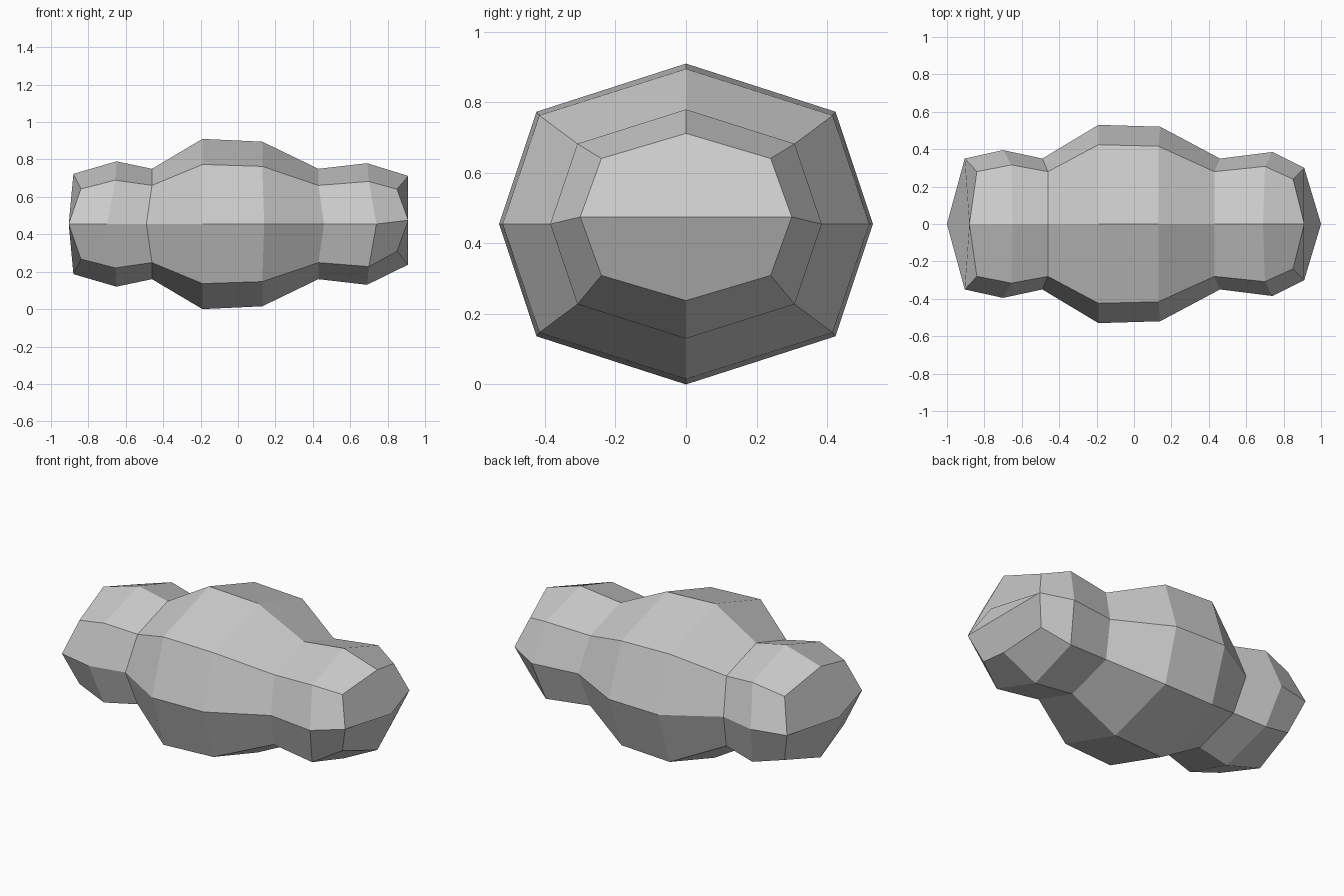
import bpy
import bmesh

default_cube = bpy.data.objects.get("Cube")
if default_cube:
    bpy.data.objects.remove(default_cube, do_unlink=True)

# Plain grey surface
grey = bpy.data.materials.new("plain_grey")
grey.use_nodes = True
colour = (0.6, 0.6, 0.6, 1)
grey.diffuse_color = colour
grey.node_tree.nodes["Principled BSDF"].inputs["Base Color"].default_value = colour

MIDDLE = 0.455

# Cross-sections: x of crown, x of shoulder, x of side, half depth, half height
sections = [
    (-.88, -.84, -.905, .35, .268),
    (-.65, -.655, -.70, .395, .335),
    (-.46, -.46, -.49, .35, .295),
    (-.19, -.19, -.19, .53, .455),
    (.13, .13, .14, .52, .44),
    (.43, .43, .46, .35, .295),
    (.69, .70, .74, .385, .325),
    (.91, .85, .91, .30, .237),
]


def add_ring(bm, section, centre):
    """Eight-sided ring, starting at one side and running over the crown."""
    crown, shoulder, side, depth, height = section
    sy, sz = depth * .8, height * .7
    points = [
        (side, -depth, 0), (shoulder, -sy, sz), (crown, 0, height), (shoulder, sy, sz),
        (side, depth, 0), (shoulder, sy, -sz), (crown, 0, -height), (shoulder, -sy, -sz),
    ]
    return [bm.verts.new((x, y, centre + z)) for x, y, z in points]


def add_cap(bm, ring, x, centre):
    """Pointed end made of one upper and one lower facet."""
    tip = bm.verts.new((x, 0, centre))
    bm.faces.new([tip] + ring[:5])
    bm.faces.new([tip] + ring[4:] + ring[:1])


bm = bmesh.new()
last = len(sections) - 1
rings = [add_ring(bm, s, MIDDLE + (.02 if i == last else 0))
         for i, s in enumerate(sections)]

# Faceted bands along the body
for a, b in zip(rings, rings[1:]):
    for i in range(len(a)):
        j = (i + 1) % len(a)
        bm.faces.new((a[i], a[j], b[j], b[i]))

# Ends
add_cap(bm, rings[0], -1, MIDDLE)
add_cap(bm, rings[-1], 1, MIDDLE + .02)
bmesh.ops.recalc_face_normals(bm, faces=bm.faces)

mesh = bpy.data.meshes.new("lobed_body")
bm.to_mesh(mesh)
bm.free()
mesh.materials.append(grey)
body = bpy.data.objects.new("lobed_body", mesh)
bpy.context.collection.objects.link(body)
